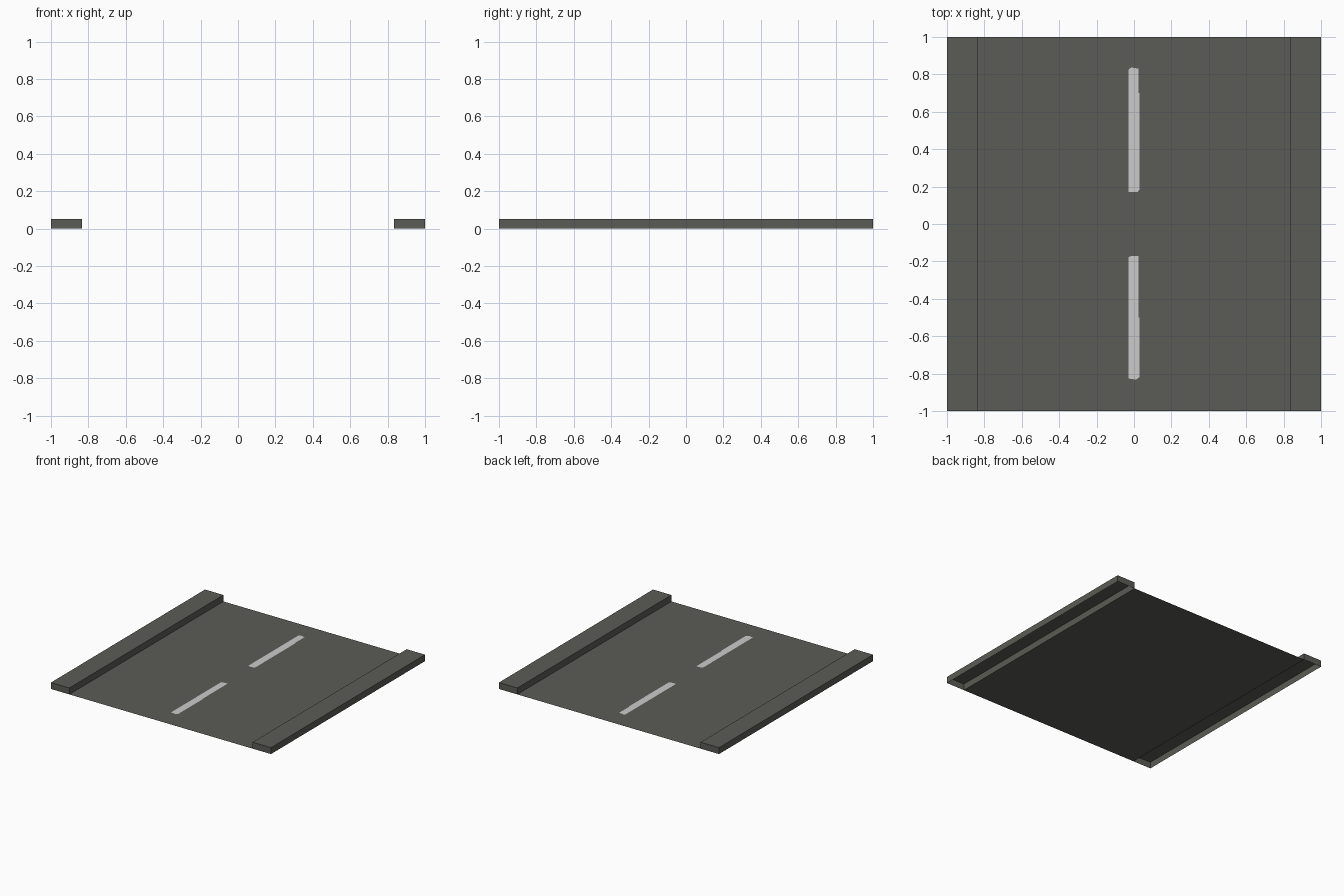
import bpy, bmesh

if "Cube" in bpy.data.objects:
    bpy.data.objects.remove(bpy.data.objects["Cube"])

EDGE = 0.833   # where road meets kerb
KERB_H = 0.053


def material(name, rgb):
    m = bpy.data.materials.new(name)
    m.diffuse_color = (*rgb, 1.0)
    m.use_nodes = True
    m.node_tree.nodes["Principled BSDF"].inputs["Base Color"].default_value = m.diffuse_color
    return m


asphalt = material("asphalt_grey", (0.105, 0.105, 0.092))
paint = material("line_paint", (0.60, 0.60, 0.60))


def add_object(name, bm, mat):
    me = bpy.data.meshes.new(name)
    bm.to_mesh(me)
    bm.free()
    me.materials.append(mat)
    ob = bpy.data.objects.new(name, me)
    bpy.context.collection.objects.link(ob)
    return ob


def flat_plate(name, outline, z, mat):
    """Single upward-facing polygon."""
    bm = bmesh.new()
    face = bm.faces.new([bm.verts.new((x, y, z)) for x, y in outline])
    face.normal_update()
    if face.normal.z < 0:
        face.normal_flip()
    add_object(name, bm, mat)


def kerb(name, x0, x1):
    """Raised strip, open underneath."""
    bm = bmesh.new()
    bmesh.ops.create_cube(bm, size=1)
    for v in bm.verts:
        v.co.x = x0 if v.co.x < 0 else x1
        v.co.y = -1 if v.co.y < 0 else 1
        v.co.z = 0 if v.co.z < 0 else KERB_H
    bm.normal_update()
    bottom = [f for f in bm.faces if f.normal.z < -0.5]
    bmesh.ops.delete(bm, geom=bottom, context='FACES_ONLY')
    add_object(name, bm, asphalt)


# Road surface: a thin sheet between the kerbs
flat_plate("road_surface", [(-EDGE, -1), (EDGE, -1), (EDGE, 1), (-EDGE, 1)], 0, asphalt)

# Raised kerbs on both sides
kerb("left_kerb", -1, -EDGE)
kerb("right_kerb", EDGE, 1)

# Centre line dashes, slightly worn at the corners
flat_plate("back_dash", [(-0.03, 0.172), (0.02, 0.172), (0.03, 0.185), (0.03, 0.70),
                         (0.025, 0.70), (0.025, 0.83), (-0.015, 0.837), (-0.03, 0.825)],
           0.001, paint)
flat_plate("front_dash", [(-0.03, -0.826), (0.012, -0.832), (0.03, -0.818), (0.03, -0.50),
                          (0.025, -0.50), (0.025, -0.17), (-0.015, -0.17), (-0.03, -0.178)],
           0.001, paint)
